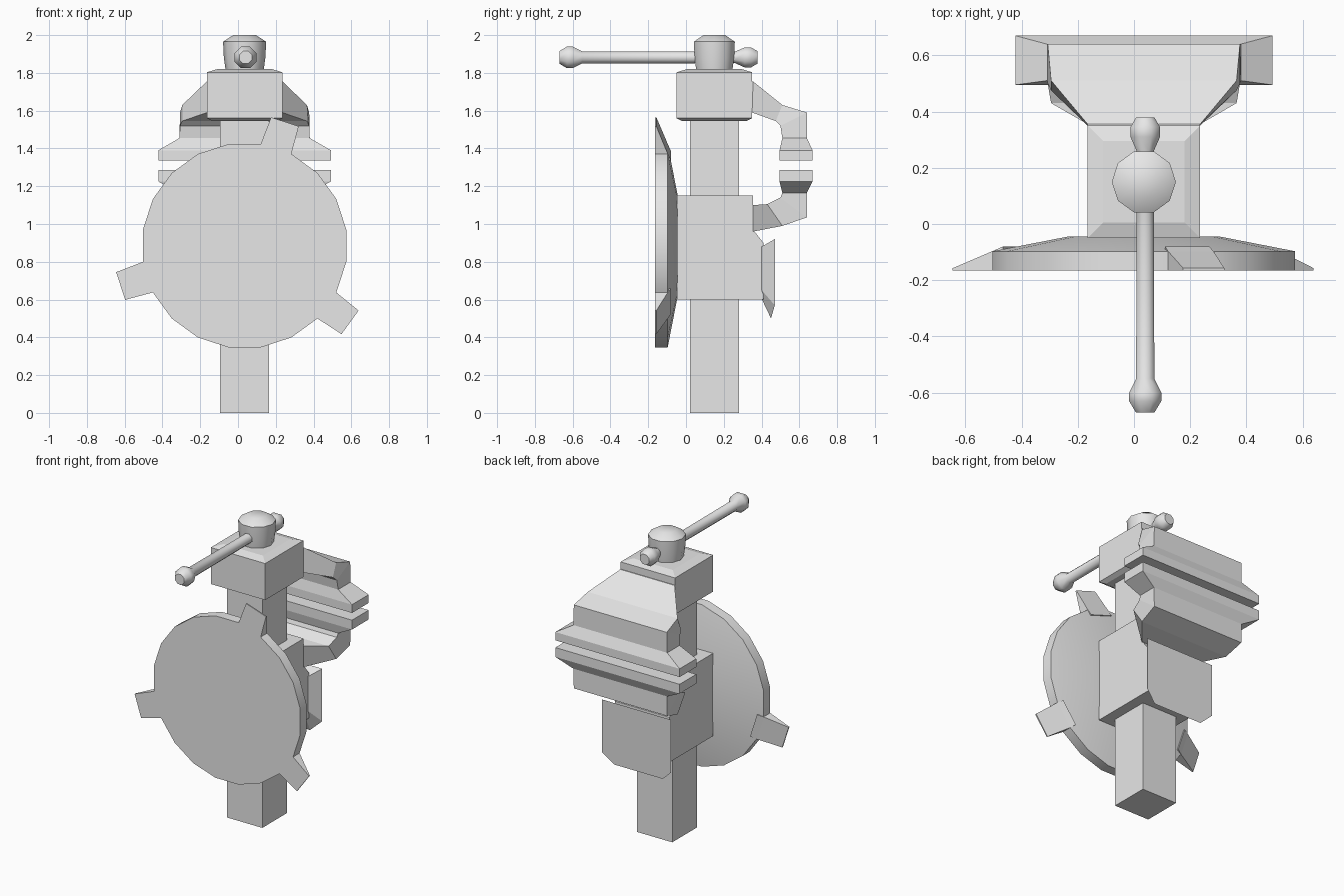
import bpy, bmesh, math

if "Cube" in bpy.data.objects:
    bpy.data.objects.remove(bpy.data.objects["Cube"])

CX, CY = 0.035, 0.15          # screw column axis
DISC_Z, DISC_R = 0.885, 0.545

steel = bpy.data.materials.new("light grey metal")
steel.diffuse_color = (0.8, 0.8, 0.8, 1)
steel.use_nodes = True
steel.node_tree.nodes["Principled BSDF"].inputs["Base Color"].default_value = steel.diffuse_color


def loft(name, rings, smooth=None):
    """Skin a list of equal-length point rings and cap both ends."""
    bm = bmesh.new()
    vr = [[bm.verts.new(p) for p in r] for r in rings]
    n = len(rings[0])
    for a, b in zip(vr, vr[1:]):
        for i in range(n):
            j = (i + 1) % n
            bm.faces.new((a[i], a[j], b[j], b[i]))
    bm.faces.new(vr[0])
    bm.faces.new(vr[-1])
    bmesh.ops.recalc_face_normals(bm, faces=bm.faces)
    me = bpy.data.meshes.new(name)
    bm.to_mesh(me)
    bm.free()
    me.materials.append(steel)
    ob = bpy.data.objects.new(name, me)
    bpy.context.collection.objects.link(ob)
    if smooth:
        bpy.ops.object.select_all(action='DESELECT')
        ob.select_set(True)
        bpy.context.view_layer.objects.active = ob
        bpy.ops.object.shade_smooth_by_angle(angle=math.radians(smooth))
    return ob


def square(z, h):
    return [(CX + sx * h, CY + sy * h, z)
            for sx, sy in ((-1, -1), (1, -1), (1, 1), (-1, 1))]


def arm(name, sections):
    """Sections: outer (y, z), inner (y, z), half width."""
    loft(name, [[(CX - w, *o), (CX + w, *o), (CX + w, *i), (CX - w, *i)]
                for o, i, w in sections])


def around_y(y, r, n, x, z, start=0.0):
    return [(x + r * math.cos(start + math.tau * k / n), y,
             z + r * math.sin(start + math.tau * k / n)) for k in range(n)]


# Square column and chamfered head block
loft("column", [square(0, 0.13), square(1.57, 0.13)])
loft("head_block", [square(1.545, 0.17), square(1.56, 0.2),
                    square(1.803, 0.2), square(1.82, 0.145)])

# Sliding block, its side outline extruded across x
outline = [(-0.048, 0.6), (-0.048, 1.15), (0.355, 1.15),
           (0.355, 0.97), (0.41, 0.9), (0.41, 0.6)]
loft("sliding_block", [[(CX + s * 0.2, y, z) for y, z in outline] for s in (-1, 1)])

# Flared anvil plate on the back with a tucked lower lip
def plate_ring(pts):
    half = [(w, y, z) for w, y, z in pts]
    return [(CX + w, y, z) for w, y, z in half] + \
           [(CX - w, y, z) for w, y, z in reversed(half)]

loft("anvil_plate", [
    plate_ring([(0.2, 0.40, 0.88), (0.2, 0.40, 0.65), (0.18, 0.40, 0.605)]),
    plate_ring([(0.255, 0.47, 0.92), (0.255, 0.47, 0.57), (0.18, 0.45, 0.50)])])

# Upper and lower jaws
arm("upper_jaw", [
    ((0.30, 1.755), (0.30, 1.60), 0.195),
    ((0.355, 1.755), (0.35, 1.59), 0.2),
    ((0.51, 1.63), (0.475, 1.545), 0.33),
    ((0.64, 1.59), (0.50, 1.52), 0.342),
    ((0.64, 1.455), (0.51, 1.455), 0.345),
    ((0.67, 1.39), (0.495, 1.39), 0.457),
    ((0.67, 1.335), (0.495, 1.335), 0.457)])
arm("lower_jaw", [
    ((0.30, 0.955), (0.30, 1.10), 0.195),
    ((0.355, 0.96), (0.355, 1.10), 0.2),
    ((0.51, 0.99), (0.43, 1.105), 0.33),
    ((0.64, 1.035), (0.50, 1.14), 0.342),
    ((0.64, 1.165), (0.51, 1.165), 0.345),
    ((0.67, 1.225), (0.495, 1.225), 0.457),
    ((0.67, 1.287), (0.495, 1.287), 0.457)])

# Front disc, 20 sides with a coned back
loft("disc", [around_y(y, r, 20, CX, DISC_Z, math.radians(9))
              for y, r in ((-0.165, DISC_R), (-0.097, DISC_R), (-0.045, 0.275))], 30)

# Three wedge tabs growing out of the rim
for k, deg in enumerate((72, 198, 324)):
    a = math.radians(deg)
    c, s = math.cos(a), math.sin(a)
    rings = []
    for r, hw, back in ((0.50, 0.083, -0.08), (0.54, 0.085, -0.097), (0.69, 0.077, -0.157)):
        rings.append([(CX + r * c - t * s, y, DISC_Z + r * s + t * c)
                      for t, y in ((-hw, -0.165), (hw, -0.165), (hw, back), (-hw, back))])
    loft(f"disc_tab_{k + 1}", rings)

# Screw head on top
loft("screw_head", [[(CX + r * math.cos(math.tau * k / 10), CY + r * math.sin(math.tau * k / 10), z)
                     for k in range(10)]
                    for z, r in ((1.81, 0.1), (1.88, 0.11), (1.965, 0.114), (2.0, 0.06))], 50)

# Sliding handle with ball ends
loft("handle_bar", [around_y(y, r, 8, 0.04, 1.882, math.radians(22.5))
                    for y, r in ((-0.67, 0.036), (-0.63, 0.062), (-0.60, 0.062), (-0.55, 0.035),
                                 (0.26, 0.033), (0.31, 0.057), (0.345, 0.057), (0.378, 0.036))], 50)
